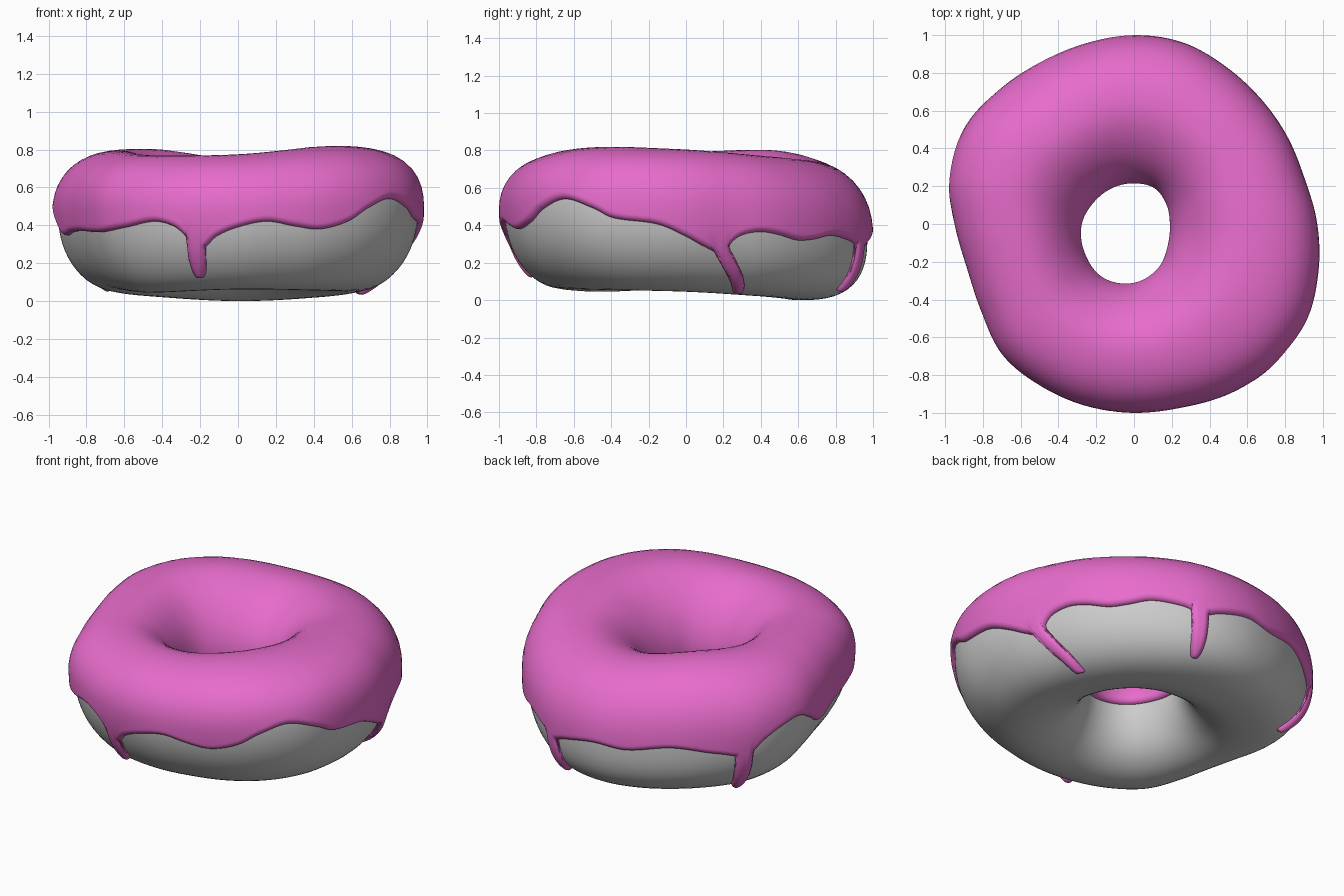
import bpy, bmesh, math
from mathutils import Vector, kdtree

if "Cube" in bpy.data.objects:
    bpy.data.objects.remove(bpy.data.objects["Cube"])

T = 0.03      # icing thickness


def periodic(pairs):
    """Smooth closed curve through (degrees, value) pairs."""
    n = len(pairs)

    def at(i):
        return pairs[i % n][0] + 360 * (i // n), pairs[i % n][1]

    def slope(i):
        (a, u), (b, v) = at(i - 1), at(i + 1)
        return (v - u) / (b - a)

    def f(deg):
        deg %= 360
        i = -1
        while at(i + 1)[0] <= deg:
            i += 1
        (a, u), (b, v) = at(i), at(i + 1)
        w = b - a
        t = (deg - a) / w
        return (u * (2*t**3 - 3*t**2 + 1) + v * (3*t**2 - 2*t**3)
                + w * slope(i) * (t**3 - 2*t**2 + t) + w * slope(i + 1) * (t**3 - t**2))
    return f


def even(*vals):
    return periodic([(i * 360 / len(vals), v) for i, v in enumerate(vals)])


# Outline, hole, top, bottom and widest height around the ring
outer = even(.97, .935, .935, .944, .965, .995, 1.0, .99, .99, 1.007, 1.032, 1.012,
             .95, .915, .932, .982, .99, .996, 1.0, 1.005, 1.032, 1.052, 1.048, 1.01)
hole = even(.19, .20, .218, .215, .222, .24, .275, .30, .325, .31, .265, .21)
top = even(.805, .77, .75, .802, .79, .77, .775, .818)
bottom = even(.045, .02, .0, .025, .06, .045, .062, .055)
middle = even(.48, .42, .35, .40, .48, .49, .48, .50)
# Squareness of the outer lower and upper quarters of the section
lower = even(2.1, 2.4, 2.75, 2.6, 1.92, 2.0, 2.0, 2.05)
upper = even(2.5, 2.2, 2.15, 2.25, 2.2, 2.2, 2.2, 2.4)

# Lower edge of the icing, and its drips (angle, tip height, half width, slant)
edge = periodic([(0, .34), (6, .285), (8, .26), (11, .23), (13.5, .26), (15.5, .305),
                 (19, .345), (26, .365), (33, .35),
                 (41, .32), (48, .325), (56, .345), (65, .325), (70, .30), (73, .26),
                 (76, .28), (80, .305), (92, .345),
                 (104, .335), (120, .375), (134, .345), (141.5, .32), (144.5, .29), (147.5, .34),
                 (151, .40), (158, .46),
                 (166, .48), (173, .42), (180, .35), (190, .365), (200, .37), (220, .365),
                 (232, .39), (243, .42), (250, .39), (253.5, .335), (256.5, .26), (259.5, .285),
                 (263, .34), (270, .39), (279, .42), (288, .395), (296, .38), (305, .42),
                 (312, .49), (321, .54), (331, .49), (337, .44), (351, .405)])
drips = [(11, .033, 3.1, 14), (73, .055, 2.9, 1), (144.5, .065, 2.9, 0), (256.5, .13, 3.0, -.5)]


def mid_height(deg, c):
    w = 0.5 + 0.5 * max(-1, min(1, c * 1.5))
    return .40 + (middle(deg) - .40) * w


def squareness(deg, c, s):
    if s >= 0:
        return upper(deg) if c > 0 else 1.75
    return lower(deg) if c > 0 else 2.1


def dough_point(deg, phi):
    c, s = math.cos(phi), math.sin(phi)
    n = squareness(deg, c, s)
    k = (abs(c)**n + abs(s)**n) ** (-1 / n)
    c, s = c * k, s * k
    ro, ri = outer(deg) - T, hole(deg) + T
    r = (ro + ri) / 2 + (ro - ri) / 2 * c
    zm = mid_height(deg, c)
    z = zm + (top(deg) - T - zm) * s if s > 0 else zm + (zm - bottom(deg)) * s
    a = math.radians(deg)
    return Vector((r * math.cos(a), r * math.sin(a), z))


def normal(deg, phi):
    u = dough_point(deg + .5, phi) - dough_point(deg - .5, phi)
    v = dough_point(deg, phi + .02) - dough_point(deg, phi - .02)
    return u.cross(v).normalized()


def phi_at(deg, z, zm, side=1):
    """Section angle of the height z on the outer or inner side of the ring."""
    s = (z - zm) / ((top(deg) - T - zm) if z > zm else (zm - bottom(deg)))
    s = max(-.95, min(.95, s))
    n = squareness(deg, side, s)
    return math.atan2(s, (1 - abs(s)**n) ** (1 / n))


def drip_height(deg):
    z = edge(deg)
    for a, tip, w, _ in drips:
        x = abs((deg - a + 180) % 360 - 180) / w
        if x < 1:
            z += (tip - z) * (1 - x**3.5) ** (1 / 3.5)
    return z


def slanted(deg, z):
    u = max(0, min(1, (.30 - z) / .25))
    for a, _, _, slant in drips:
        d = (deg - a + 180) % 360 - 180
        deg += slant * u * math.exp(-(d / 11)**2)
    return deg


def make(name, grid, colour, wrap_rows):
    """Mesh from closed columns of points."""
    bm = bmesh.new()
    v = [[bm.verts.new(p) for p in col] for col in grid]
    rows = len(grid[0])
    for i in range(len(v)):
        a, b = v[i - 1], v[i]
        for j in range(rows if wrap_rows else rows - 1):
            k = (j + 1) % rows
            bm.faces.new((a[j], b[j], b[k], a[k]))
    for f in bm.faces:
        f.smooth = True
    bmesh.ops.recalc_face_normals(bm, faces=bm.faces[:])
    me = bpy.data.meshes.new(name)
    bm.to_mesh(me)
    bm.free()
    mat = bpy.data.materials.new(colour[0])
    mat.diffuse_color = (*colour[1], 1)
    mat.use_nodes = True
    mat.node_tree.nodes["Principled BSDF"].inputs["Base Color"].default_value = mat.diffuse_color
    me.materials.append(mat)
    ob = bpy.data.objects.new(name, me)
    bpy.context.collection.objects.link(ob)
    return ob


# Dough ring
dough = [[dough_point(i * 2, j * math.tau / 64) for j in range(64)] for i in range(180)]
make("dough", dough, ("dough grey", (.6, .6, .6)), True)

# Icing columns, closer together at the drips
angles = {float(i) for i in range(360)}
for a, _, w, _ in drips:
    n = int(w * 1.3 / .12)
    angles = {d for d in angles if abs(d - a) > w * 1.35}
    angles |= {a + i * .12 for i in range(-n, n + 1)}
angles = sorted(angles)

# Rows: a lower band that holds the drips, then the cap over the top into the hole
LOW, CAP = 20, 36
params = []
for d in angles:
    zm = mid_height(d, 1)
    start = phi_at(d, drip_height(d), zm)
    split = phi_at(d, edge(d) + .045, zm)
    inner = .365 + .03 * math.cos(math.radians(d - 220))
    end = math.pi - phi_at(d, inner, .40, -1)
    phis = [start + (split - start) * (j / LOW)**1.3 for j in range(LOW)]
    phis += [split + (end - split) * math.sin(math.pi / 2 * j / CAP) for j in range(CAP + 1)]
    params.append([(slanted(d, dough_point(d, p).z if p < .3 else 1), p) for p in phis])
base = [[dough_point(*p) for p in col] for col in params]

# Icing rim samples give each point its distance from the rim
rim = []
for i in range(len(base)):
    for j in (0, -1):
        rim += [base[i - 1][j].lerp(base[i][j], t / 8) for t in range(8)]
tree = kdtree.KDTree(len(rim))
for i, p in enumerate(rim):
    tree.insert(p, i)
tree.balance()

# Icing swells from the rim to its full thickness
icing = []
for pcol, bcol in zip(params, base):
    col = []
    for j, (p, b) in enumerate(zip(pcol, bcol)):
        x = 0 if j in (0, LOW + CAP) else min(1, tree.find(b)[2] / .035)
        h = -.004 + (T + .004) * math.sqrt(1 - (1 - x)**2)
        col.append(b + normal(*p) * h)
    icing.append(col)
make("icing", icing, ("icing pink", (.8, .15, .6)), False)
